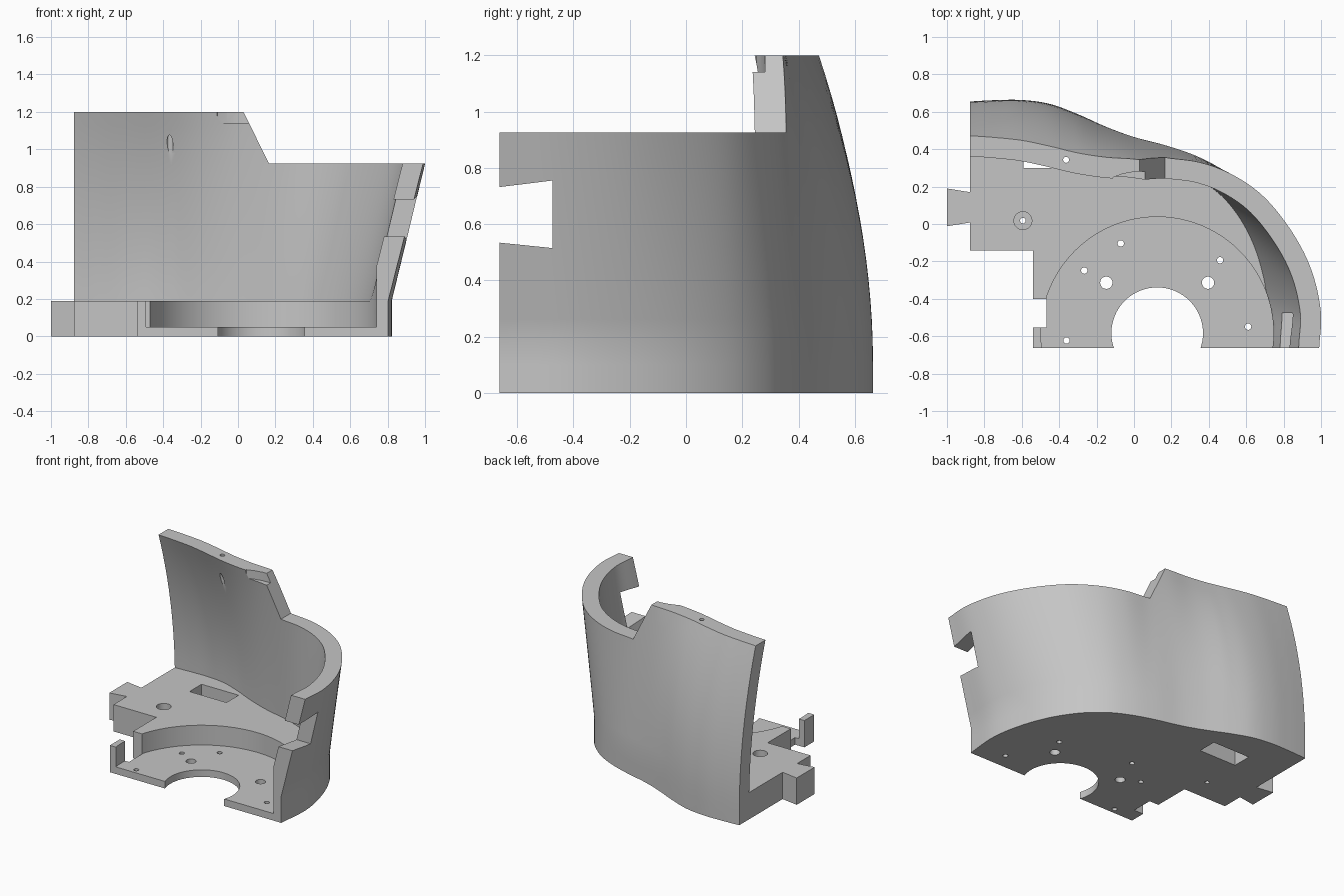
import bpy, bmesh, math
from mathutils import Vector

cube = bpy.data.objects.get("Cube")
if cube:
    bpy.data.objects.remove(cube)

grey = bpy.data.materials.new("plain grey")
grey.use_nodes = True
COLOUR = (0.56, 0.56, 0.56, 1)
grey.diffuse_color = COLOUR
grey.node_tree.nodes["Principled BSDF"].inputs["Base Color"].default_value = COLOUR

THICK, FLOOR, FRONT, LEFT, TOP, RIM = 0.11, 0.19, -0.663, -0.876, 1.2, 0.925


def make_object(name, bm):
    bmesh.ops.recalc_face_normals(bm, faces=bm.faces)
    mesh = bpy.data.meshes.new(name)
    bm.to_mesh(mesh)
    bm.free()
    mesh.materials.append(grey)
    obj = bpy.data.objects.new(name, mesh)
    bpy.context.collection.objects.link(obj)
    return obj


def prism(name, outline, lo, hi, axis="z"):
    """Extrude a 2D outline between lo and hi along an axis."""
    place = {"x": lambda p, h: (h, p[0], p[1]),
             "y": lambda p, h: (p[0], h, p[1]),
             "z": lambda p, h: (p[0], p[1], h)}[axis]
    bm = bmesh.new()
    low = [bm.verts.new(place(p, lo)) for p in outline]
    high = [bm.verts.new(place(p, hi)) for p in outline]
    bm.faces.new(low)
    bm.faces.new(high)
    n = len(outline)
    for i in range(n):
        j = (i + 1) % n
        bm.faces.new((low[i], low[j], high[j], high[i]))
    return make_object(name, bm)


def circle(x, y, r, n=32):
    return [(x + r * math.cos(math.tau * i / n), y + r * math.sin(math.tau * i / n))
            for i in range(n)]


def smooth_path(points, steps=6):
    """Catmull-Rom curve through the points."""
    p = [Vector(q) for q in points]
    p = [2 * p[0] - p[1]] + p + [2 * p[-1] - p[-2]]
    out = []
    for a, b, c, d in zip(p, p[1:], p[2:], p[3:]):
        for k in range(steps):
            t = k / steps
            out.append(0.5 * (2 * b + (c - a) * t + (2 * a - 5 * b + 4 * c - d) * t * t
                              + (3 * b - a - 3 * c + d) * t ** 3))
    return out + [p[-2]]


def inset(path, dist):
    """Offset a plan curve inwards, keeping both ends on the end planes."""
    out = []
    for i, p in enumerate(path):
        d = (path[min(i + 1, len(path) - 1)] - path[max(i - 1, 0)]).normalized()
        out.append(p + Vector((d.y, -d.x)) * dist)
    out[0].x = LEFT
    out[-1].y = FRONT
    return out


def combine(target, tool, operation):
    mod = target.modifiers.new("combine", "BOOLEAN")
    mod.operation, mod.solver, mod.object = operation, "EXACT", tool
    bpy.context.view_layer.objects.active = target
    bpy.ops.object.modifier_apply(modifier=mod.name)
    bpy.data.objects.remove(tool)


def lean(x, z):
    """Share of the lean reached at height z: curved on one side, straight on the other."""
    curved = max(0, (z - 0.1) / (TOP - 0.1)) ** 2
    straight = max(0, (z - FLOOR) / (TOP - FLOOR))
    w = min(1, max(0, (x + 0.3) / 0.6))
    return curved + (straight - curved) * w


# Curved wall: plan curves at the base and at the rim, blended with height
base_pts = [(LEFT, .655), (-.75, .662), (-.6, .663), (-.45, .642), (-.3, .587), (-.15, .52),
            (0, .465), (.17, .42), (.33, .365), (.47, .29), (.6, .17), (.71, 0),
            (.785, -.2), (.822, -.42), (.803, FRONT)]
tall_pts = [(LEFT, .472), (-.75, .463), (-.6, .447), (-.45, .416), (-.3, .38), (-.15, .357), (0, .347)]
rim_pts = [(.17, .355), (.35, .33), (.53, .262), (.7, .14), (.85, -.05), (.95, -.25),
           (.999, -.47), (.99, FRONT)]
for b, r in zip(base_pts[len(tall_pts):], rim_pts):
    tall_pts.append(tuple(Vector(b) + (Vector(r) - Vector(b)) / lean(b[0], RIM)))
base_path, tall_path = smooth_path(base_pts), smooth_path(tall_pts)

bm = bmesh.new()
rings = []
LEVELS = 14
for z in [0, 0.1] + [FLOOR + (TOP - FLOOR) * k / LEVELS for k in range(LEVELS + 1)]:
    outer = [b.lerp(t, lean(b.x, z)) for b, t in zip(base_path, tall_path)]
    loop = outer + inset(outer, THICK)[::-1]
    rings.append([bm.verts.new((p.x, p.y, z)) for p in loop])
n, half = len(rings[0]), len(base_path)
for low, high in zip(rings, rings[1:]):
    for i in range(n):
        j = (i + 1) % n
        bm.faces.new((low[i], low[j], high[j], high[i]))
for ring in (rings[0], rings[-1]):
    for i in range(half - 1):
        bm.faces.new((ring[i], ring[i + 1], ring[n - 2 - i], ring[n - 1 - i]))
body = make_object("curved_wall_and_floor", bm)

# Floor slab with dovetail tab and side notch
edge = [tuple(p) for p in inset(base_path, THICK / 2)]
floor = prism("floor", edge + [(-.54, FRONT), (-.54, -.553), (-.467, -.553), (-.467, -.402),
                               (-.54, -.402), (-.54, -.142), (LEFT, -.142), (LEFT, .008),
                               (-1, -.012), (-1, .19), (LEFT, .17)], 0, FLOOR)
combine(body, floor, "UNION")

# Round recess, central opening and rectangular slot
CX, CY = 0.124, -0.584
cutters = [
    prism("recess", circle(CX, CY, .622, 96), .05, 1.5),
    prism("opening", circle(CX, CY, .245, 64), -.1, .3),
    prism("slot", [(-.59, .3), (-.3, .3), (-.3, .435), (-.59, .435)], -.1, .3),
    prism("counterbore", circle(-.594, .018, .048), .1, .3),
    prism("rim_hole", circle(-.363, .343, .016, 20), .8, 1.3),
    # Lowered rim with its sloping shoulder
    prism("step", [(-.02, 1.3), (.165, RIM), (1.6, RIM), (1.6, 1.3)], -1, 1, "y"),
    # Dovetail notch in the front end of the wall
    prism("dovetail", [(-.7, .538), (-.475, .515), (-.475, .755), (-.7, .727)], .5, 1.2, "x"),
    # Shallow rebate at the inner top corner
    prism("rebate", [(-.14, .2), (-.11, .25), (-.06, .268), (0, .279), (.06, .281),
                     (.2, .281), (.2, .2)], 1.14, 1.3),
]
# Screw holes through the floor
for x, y, r in [(-.594, .018, .015), (-.361, -.623, .017), (-.266, -.249, .017),
                (-.071, -.104, .017), (.46, -.194, .017), (.61, -.549, .017),
                (-.148, -.314, .033), (.396, -.314, .033)]:
    cutters.append(prism("screw_hole", circle(x, y, r, 20), -.1, .3))
for cutter in cutters:
    combine(body, cutter, "DIFFERENCE")

# Smooth shading with sharp edges kept
bpy.ops.object.select_all(action="DESELECT")
body.select_set(True)
bpy.context.view_layer.objects.active = body
bpy.ops.object.shade_smooth_by_angle(angle=math.radians(25))
